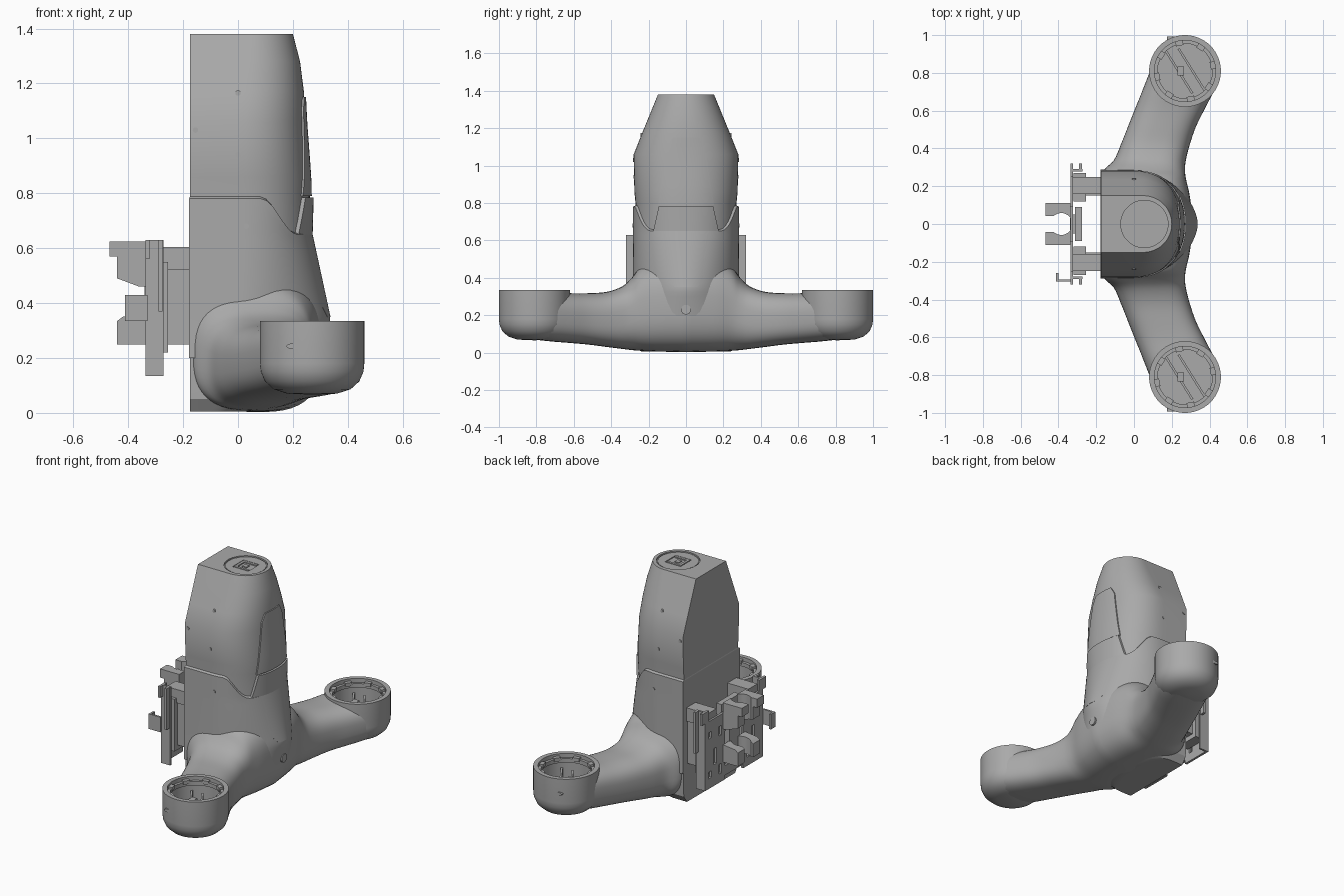
import bpy, bmesh, math
from math import sin, cos, pi, radians
from mathutils import Matrix, Vector

old = bpy.data.objects.get("Cube")
if old:
    bpy.data.objects.remove(old)

grey = bpy.data.materials.new("mid grey")
grey.use_nodes = True
grey.diffuse_color = (0.4, 0.4, 0.4, 1)
grey.node_tree.nodes["Principled BSDF"].inputs["Base Color"].default_value = (0.4, 0.4, 0.4, 1)


def finish(name, bm, angle=32):
    bmesh.ops.recalc_face_normals(bm, faces=bm.faces)
    me = bpy.data.meshes.new(name)
    bm.to_mesh(me)
    bm.free()
    ob = bpy.data.objects.new(name, me)
    bpy.context.collection.objects.link(ob)
    me.materials.append(grey)
    smooth(ob, angle)
    return ob


def smooth(ob, angle=32):
    bpy.ops.object.select_all(action='DESELECT')
    ob.select_set(True)
    bpy.context.view_layer.objects.active = ob
    bpy.ops.object.shade_smooth_by_angle(angle=radians(angle))


def loft(name, rings, closed=True, caps=True, angle=32):
    bm = bmesh.new()
    rows = [[bm.verts.new(p) for p in r] for r in rings]
    n = len(rows[0])
    for a, b in zip(rows, rows[1:]):
        for i in range(n if closed else n - 1):
            j = (i + 1) % n
            bm.faces.new((a[i], a[j], b[j], b[i]))
    if caps:
        bm.faces.new(rows[0])
        bm.faces.new(rows[-1])
    return finish(name, bm, angle)


def add_box(bm, x0, x1, y0, y1, z0, z1, turn=0):
    m = (Matrix.Translation(((x0 + x1) / 2, (y0 + y1) / 2, (z0 + z1) / 2))
         @ Matrix.Rotation(turn, 4, 'Z') @ Matrix.Diagonal((x1 - x0, y1 - y0, z1 - z0, 1)))
    bmesh.ops.create_cube(bm, size=1, matrix=m)


def add_rod(bm, loc, r, depth, axis=(0, 0, 1), seg=48):
    turn = Vector((0, 0, 1)).rotation_difference(Vector(axis)).to_matrix().to_4x4()
    bmesh.ops.create_cone(bm, cap_ends=True, segments=seg, radius1=r, radius2=r, depth=depth,
                          matrix=Matrix.Translation(loc) @ turn)


def boxes(name, *items):
    bm = bmesh.new()
    for it in items:
        add_box(bm, *it)
    return finish(name, bm)


def cut(ob, bm):
    tool = finish("cutter", bm)
    tool.hide_render = True
    mod = ob.modifiers.new("cut", 'BOOLEAN')
    mod.operation, mod.solver, mod.object = 'DIFFERENCE', 'EXACT', tool
    bpy.context.view_layer.objects.active = ob
    bpy.ops.object.modifier_apply(modifier=mod.name)
    bpy.data.objects.remove(tool)
    smooth(ob)


# Torso section table: height, start of the round, front reach, half width, squareness
BACK = -0.175
TORSO = [(0.005, -.1, .05, .24, 2.5), (.05, -.05, .2, .272, 2.4), (.15, 0, .29, .275, 2.1),
         (.34, 0, .325, .272, 1.8), (.65, 0, .258, .270, 2.2), (.8, 0, .262, .270, 2.3),
         (.86, 0, .26, .276, 2.3), (1.06, 0, .245, .28, 2.3), (1.17, .02, .24, .236, 2.2),
         (1.28, .04, .226, .191, 2.1), (1.38, .05, .2, .15, 2)]


def section(z):
    for a, b in zip(TORSO, TORSO[1:]):
        if z <= b[0]:
            t = (z - a[0]) / (b[0] - a[0])
            return [p + (q - p) * t for p, q in zip(a, b)]
    return TORSO[-1]


def d_ring(z, off=0.0, steps=36):
    _, xc, xf, w, n = section(z)
    pts = [(BACK - off / 4, -w - off)]
    for i in range(steps + 1):
        t = pi * i / steps
        s, c = abs(sin(t)) ** (2 / n), abs(cos(t)) ** (2 / n)
        pts.append((xc + (xf + off - xc) * s, -(w + off) * math.copysign(c, cos(t))))
    pts.append((BACK - off / 4, w + off))
    return pts


torso = loft("upper_torso", [[(x, y, r[0]) for x, y in d_ring(r[0])] for r in TORSO])

# Top socket
bm = bmesh.new()
add_rod(bm, (.055, 0, 1.385), .125, .03)
cut(torso, bm)
flange = bmesh.new()
add_rod(flange, (.055, 0, 1.365), .118, .022)
flange = finish("top_flange", flange)
bm = bmesh.new()
add_box(bm, .0, .11, -.055, .055, 1.369, 1.4)
cut(flange, bm)
boxes("top_socket_frame", (.005, .105, -.05, -.035, 1.365, 1.377), (.005, .105, .035, .05, 1.365, 1.377),
      (.005, .02, -.05, .05, 1.365, 1.377), (.04, .07, -.015, .015, 1.36, 1.375))


# Lower shell with an upper edge that dips toward the front
def edge_height(x):
    t = min(1, max(0, (x - .08) / .13))
    return .78 - .13 * t * t * (3 - 2 * t)


edge = [edge_height(x) for x, y in d_ring(.72)]
rings = []
for k in range(19):
    v = k / 18
    zs = [.2 + (e - .2) * v for e in edge]
    rings.append([(*d_ring(z, .013)[i], z) for i, z in enumerate(zs)])
rings.append([(*d_ring(z, -.004)[i], z + .01) for i, z in enumerate(edge)])
loft("lower_shell", rings, caps=False)


# Front panels that follow the torso surface
def panel(name, outline, lift):
    rows = []
    for (za, wa), (zb, wb) in zip(outline, outline[1:]):
        for k in range(7):
            z, hw = za + (zb - za) * k / 6, wa + (wb - wa) * k / 6
            _, xc, xf, w, n = section(z)
            row = []
            for i in range(-10, 11):
                y = hw * i / 10
                x = xc + (xf - xc) * (1 - (abs(y) / w) ** n) ** (1 / n)
                row.append((x + lift, y, z))
            rows.append([(row[0][0] - .025, row[0][1], z)] + row + [(row[-1][0] - .025, row[-1][1], z)])
    rows = [[(x - .025, y, z) for x, y, z in rows[0]]] + rows + [[(x - .025, y, z) for x, y, z in rows[-1]]]
    loft(name, rows, closed=False, caps=False)


panel("chest_panel", [(.79, .15), (1.1, .1), (1.15, .07)], .007)
panel("belly_panel", [(.35, .06), (.4, .1), (.65, .175), (.785, .145)], .014)

# Curved cross arm: y, rear x, front x, bottom z, top z
ARM = [(0, -.17, .315, .003, .5), (.15, -.17, .295, .006, .49), (.24, -.17, .275, .01, .46),
       (.29, -.155, .27, .014, .40), (.34, -.105, .275, .02, .355), (.42, -.07, .295, .03, .326),
       (.52, -.03, .33, .043, .318), (.62, .01, .38, .052, .318), (.72, .05, .43, .06, .328),
       (.81, .085, .455, .07, .333)]
half = []
for i in range(len(ARM) - 1):
    p = [ARM[min(max(i + d, 0), len(ARM) - 1)] for d in (-1, 0, 1, 2)]
    for k in range(4):
        t = k / 4
        half.append([b + .5 * t * (c - a + t * (2 * a - 5 * b + 4 * c - d + t * (3 * (b - c) + d - a)))
                     for a, b, c, d in zip(*p)])
half.append(list(ARM[-1]))
full = [[-r[0]] + r[1:] for r in reversed(half[1:])] + half
rings = []
for y, x0, x1, z0, z1 in full:
    ring = []
    for i in range(48):
        c, s = cos(2 * pi * i / 48), sin(2 * pi * i / 48)
        ring.append(((x0 + x1) / 2 + (x1 - x0) / 2 * math.copysign(abs(c) ** .72, c), y,
                     (z0 + z1) / 2 + (z1 - z0) / 2 * math.copysign(abs(s) ** .72, s)))
    rings.append(ring)
arm = loft("cross_arm", rings)
CUP_X, CUP_Y = .27, .81
bm = bmesh.new()
for s in (-1, 1):
    add_rod(bm, (CUP_X, s * CUP_Y, .36), .165, .5, seg=64)
cut(arm, bm)

# Open cups with ring, ribs and slot cover
PROFILE = [(.001, .066), (.09, .07), (.14, .086), (.172, .115), (.187, .15), (.19, .18), (.19, .335),
           (.162, .335), (.162, .31), (.145, .31), (.145, .285), (.155, .285), (.155, .12), (.001, .12)]
for s, side in ((-1, "right"), (1, "left")):
    rings = [[(CUP_X + r * cos(2 * pi * i / 64), s * CUP_Y + r * sin(2 * pi * i / 64), z)
              for i in range(64)] for r, z in PROFILE]
    loft(side + "_cup", rings)
    bm = bmesh.new()
    for dx in (-.035, .04):
        add_box(bm, CUP_X + dx - .006, CUP_X + dx + .006, s * CUP_Y - .14, s * CUP_Y + .14, .11, .25, radians(32))
    add_box(bm, CUP_X - .04, CUP_X - .005, s * CUP_Y - .025, s * CUP_Y + .025, .11, .26)
    for i in range(8):
        a = 2 * pi * i / 8 + .2
        x, y = CUP_X + .15 * cos(a), s * CUP_Y + .15 * sin(a)
        add_box(bm, x - .013, x + .013, y - .02, y + .02, .3, .322, a)
    finish(side + "_cup_ribs", bm)
    bm = bmesh.new()
    add_rod(bm, (0, 0, 0), .01, .03, (0, 1, 0), 24)
    bmesh.ops.scale(bm, vec=(2.4, 1, 1), verts=bm.verts)
    bmesh.ops.translate(bm, vec=(.2, s * .977, .243), verts=bm.verts)
    finish(side + "_cup_slot", bm)
    # Side screws
    bm = bmesh.new()
    for x, z, off in ((0, 1.165, 0), (-.155, 1.03, 0), (0, .94, 0), (.03, .68, .012)):
        add_rod(bm, (x, s * (section(z)[3] + off), z), .01, .008, (0, 1, 0), 20)
    finish(side + "_side_screws", bm)

# Front boss
bm = bmesh.new()
add_rod(bm, (.31, 0, .23), .026, .03, (1, 0, 0), 32)
finish("front_boss", bm)

# Rear mount: brackets, slotted plates and flanges
for s, side in ((-1, "right"), (1, "left")):
    def both(x0, x1, ya, yb, z0, z1):
        return (x0, x1, min(s * ya, s * yb), max(s * ya, s * yb), z0, z1)
    boxes(side + "_mount_bracket", both(-.325, BACK, .16, .25, .52, .605), both(-.262, BACK, .15, .24, .25, .52),
          both(-.32, -.255, .12, .27, .22, .55))
    plate = boxes(side + "_mount_plate", both(-.337, -.322, .09, .29, .135, .56))
    bm = bmesh.new()
    for y, z, h in ((.14, .22, .03), (.24, .22, .02), (.19, .32, .05), (.14, .46, .03), (.24, .47, .02)):
        add_box(bm, *both(-.36, -.31, y - .014, y + .014, z - h, z + h))
    cut(plate, bm)
    boxes(side + "_mount_flange", both(-.337, -.272, .278, .29, .135, .63), both(-.29, -.275, .285, .32, .37, .63),
          both(-.337, -.322, .25, .32, .56, .63))
boxes("mount_crossbars", (-.337, -.322, -.1, .1, .44, .5), (-.337, -.322, -.1, .1, .16, .22),
      (-.312, -.275, -.09, .09, .46, .6), (-.34, -.275, -.05, .05, .26, .46))
boxes("side_catch", (-.412, -.33, -.305, -.293, .335, .43), (-.412, -.40, -.305, -.26, .335, .43))

# Clamp jaws with a round opening
for name, prof in (("upper_clamp", [(-.468, .625), (-.335, .625), (-.335, .46), (-.36, .46), (-.44, .49),
                                    (-.44, .57), (-.468, .57)]),
                   ("lower_clamp", [(-.44, .25), (-.335, .25), (-.335, .36), (-.42, .35), (-.44, .335)])):
    clamp = loft(name, [[(x, y, z) for x, z in prof] for y in (-.11, .11)])
    bm = bmesh.new()
    add_rod(bm, (-.385, 0, .45), .058, .6)
    cut(clamp, bm)
    bm = bmesh.new()
    add_box(bm, -.5, -.39, -.042, .042, .15, .75)
    cut(clamp, bm)
